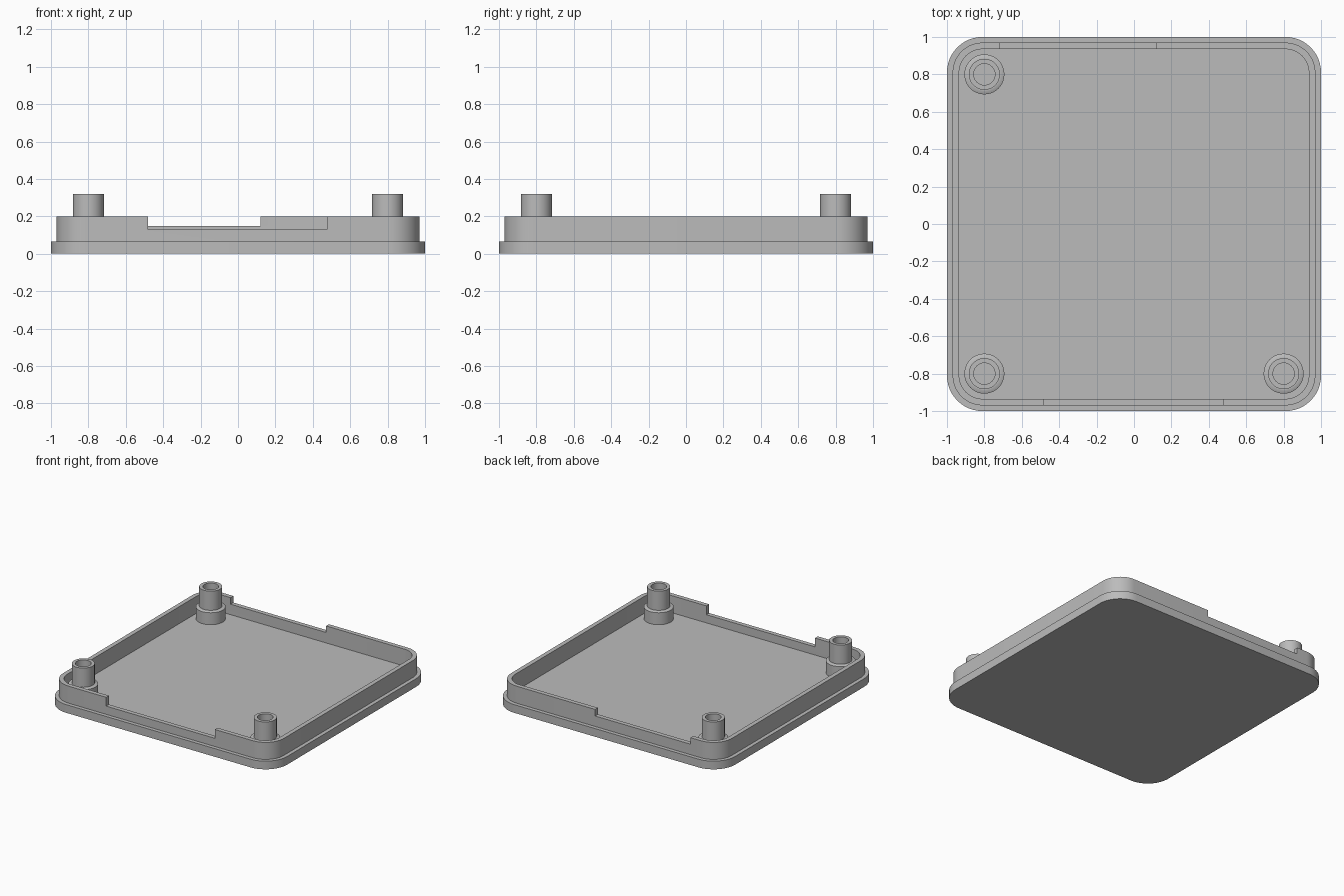
import bpy, bmesh, math

if "Cube" in bpy.data.objects:
    bpy.data.objects.remove(bpy.data.objects["Cube"])

grey = bpy.data.materials.new("light_grey_plastic")
grey.use_nodes = True
colour = (0.5, 0.5, 0.5, 1)
grey.diffuse_color = colour
grey.node_tree.nodes["Principled BSDF"].inputs["Base Color"].default_value = colour


def rounded_square(half, radius, steps):
    """Outline of a square with rounded corners; a circle when half == radius."""
    points = []
    for corner in range(4):
        mid = math.radians(45 + 90 * corner)
        cx = math.copysign(half - radius, math.cos(mid))
        cy = math.copysign(half - radius, math.sin(mid))
        for i in range(steps + 1):
            a = math.radians(90 * (corner + i / steps))
            points.append((cx + radius * math.cos(a), cy + radius * math.sin(a)))
    return points


def loft(name, sections, steps, centre=(0, 0), cap_start=True):
    """Skin a closed shell through (half width, corner radius, z) sections."""
    bm = bmesh.new()
    rings = [[bm.verts.new((x + centre[0], y + centre[1], z))
              for x, y in rounded_square(half, radius, steps)]
             for half, radius, z in sections]
    n = len(rings[0])
    for low, high in zip(rings, rings[1:]):
        for i in range(n):
            j = (i + 1) % n
            bm.faces.new((low[i], low[j], high[j], high[i]))
    if cap_start:
        bm.faces.new(rings[0][::-1])
    bm.faces.new(rings[-1])
    bmesh.ops.remove_doubles(bm, verts=bm.verts, dist=1e-5)
    bmesh.ops.recalc_face_normals(bm, faces=bm.faces)
    mesh = bpy.data.meshes.new(name)
    bm.to_mesh(mesh)
    bm.free()
    mesh.materials.append(grey)
    obj = bpy.data.objects.new(name, mesh)
    bpy.context.collection.objects.link(obj)
    return obj


def smooth(obj):
    bpy.ops.object.select_all(action="DESELECT")
    obj.select_set(True)
    bpy.context.view_layer.objects.active = obj
    bpy.ops.object.shade_smooth_by_angle(angle=math.radians(30))


FLOOR, RIM, TOP = 0.065, 0.2, 0.32

# Tray: base plate, stepped-in wall and recessed floor in one shell
tray = loft("tray", [(1, 0.19, 0), (1, 0.19, FLOOR), (0.97, 0.16, FLOOR),
                     (0.97, 0.16, RIM), (0.935, 0.125, RIM), (0.935, 0.125, FLOOR)], 12)

# Notches in the front and back walls
for name, x0, x1, y, z in (("front_notch_cutter", -0.48, 0.475, -0.95, 0.13),
                           ("back_notch_cutter", -0.72, 0.12, 0.95, 0.148)):
    bpy.ops.mesh.primitive_cube_add(size=1, location=((x0 + x1) / 2, y, z + 0.1))
    cutter = bpy.context.object
    cutter.name = name
    cutter.scale = (x1 - x0, 0.1, 0.2)
    cut = tray.modifiers.new(name, "BOOLEAN")
    cut.operation = "DIFFERENCE"
    cut.solver = "EXACT"
    cut.object = cutter
    bpy.context.view_layer.objects.active = tray
    bpy.ops.object.modifier_apply(modifier=cut.name)
    bpy.data.objects.remove(cutter)
smooth(tray)

# Hollow posts with a wider collar, in three of the corners
post_profile = [(0.107, FLOOR), (0.107, 0.16), (0.09, 0.168), (0.083, 0.168),
                (0.083, TOP), (0.057, TOP), (0.057, FLOOR + 0.01)]
for name, x, y in (("front_right_post", -0.8, -0.8), ("front_left_post", 0.8, -0.8),
                   ("back_right_post", -0.8, 0.8)):
    smooth(loft(name, [(r, r, z) for r, z in post_profile], 10, (x, y), False))
